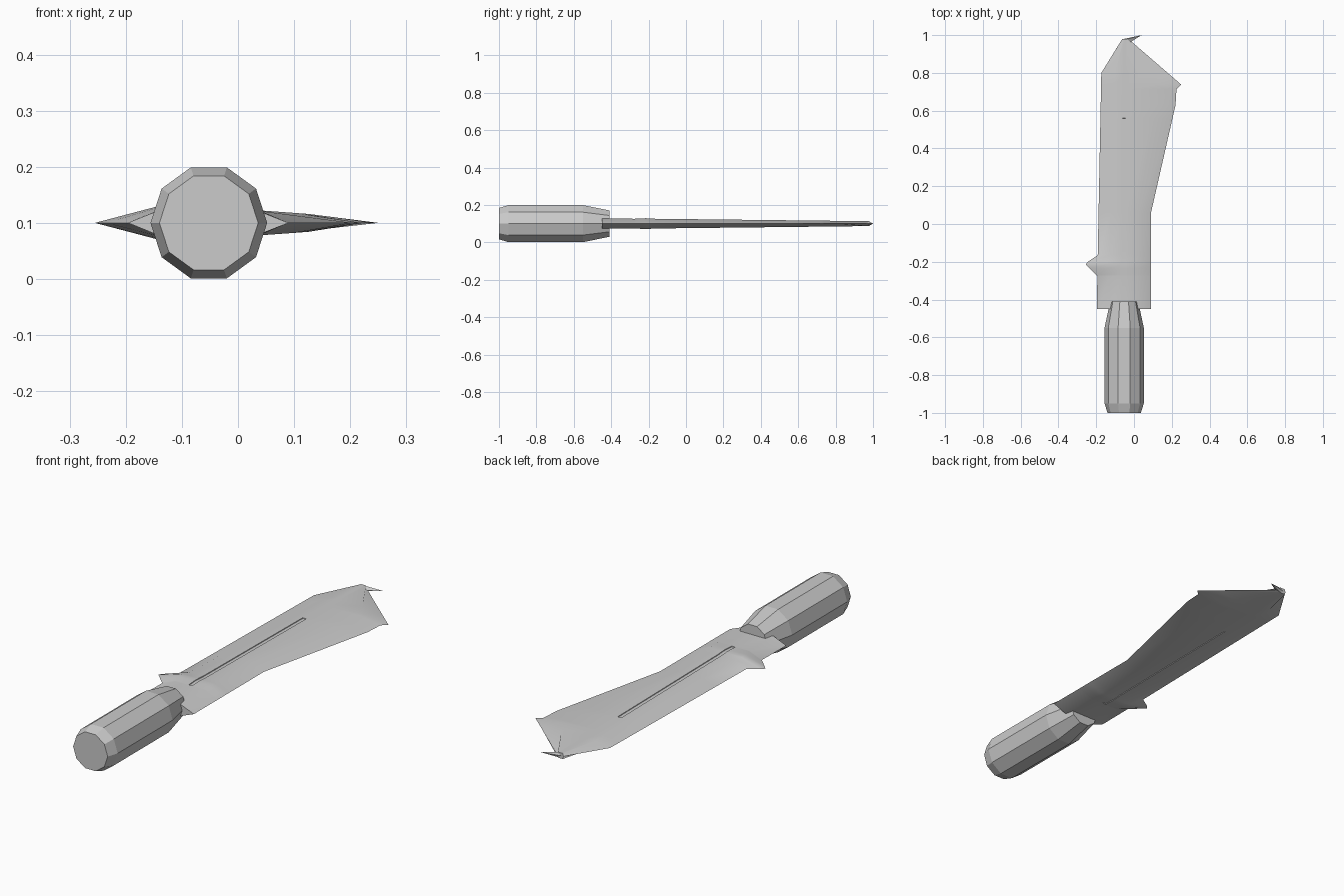
import bpy, bmesh
from math import cos, sin, pi

cube = bpy.data.objects.get("Cube")
if cube:
    bpy.data.objects.remove(cube, do_unlink=True)

GREY = (0.6, 0.6, 0.6, 1)
steel = bpy.data.materials.new("plain grey")
steel.use_nodes = True
steel.diffuse_color = GREY
steel.node_tree.nodes["Principled BSDF"].inputs["Base Color"].default_value = GREY

MID_Z = 0.1


def finish(bm, name, smooth):
    bmesh.ops.recalc_face_normals(bm, faces=bm.faces[:])
    mesh = bpy.data.meshes.new(name)
    bm.to_mesh(mesh)
    bm.free()
    mesh.materials.append(steel)
    obj = bpy.data.objects.new(name, mesh)
    bpy.context.collection.objects.link(obj)
    if smooth:
        bpy.ops.object.select_all(action='DESELECT')
        obj.select_set(True)
        bpy.context.view_layer.objects.active = obj
        bpy.ops.object.shade_smooth_by_angle(angle=pi / 6)
    return obj


def loft(bm, rings):
    """Skin closed rings of points and cap both ends."""
    rows = [[bm.verts.new(p) for p in ring] for ring in rings]
    n = len(rows[0])
    for a, b in zip(rows, rows[1:]):
        for i in range(n):
            j = (i + 1) % n
            bm.faces.new((a[i], a[j], b[j], b[i]))
    bm.faces.new(rows[0])
    bm.faces.new(rows[-1])


def along(profile, y):
    """Linear lookup in a list of (y, value) pairs."""
    for (y0, v0), (y1, v1) in zip(profile, profile[1:]):
        if y <= y1:
            return v0 + (v1 - v0) * (y - y0) / (y1 - y0)
    return profile[-1][1]


# Handle: ten-sided grip with a chamfered butt and a tapered neck
bm = bmesh.new()
grip = [(-1, 0.088), (-0.95, 0.104), (-0.55, 0.104), (-0.41, 0.074)]
loft(bm, [[(-0.052 + r * cos(i * pi / 5), y, MID_Z + r * sin(i * pi / 5))
           for i in range(10)] for y, r in grip])
finish(bm, "handle", False)

# Blade: outline edges, flat core borders and half thickness along the length
left_edge = [(-0.45, -0.196), (-0.275, -0.194), (-0.235, -0.235), (-0.215, -0.255),
             (-0.2, -0.245), (-0.165, -0.192), (0.8, -0.173), (0.98, -0.062)]
right_edge = [(-0.45, 0.09), (0.06, 0.09), (0.63, 0.22), (0.715, 0.225),
              (0.738, 0.25), (0.98, -0.03)]
left_core = [(-0.45, -0.13), (-0.275, -0.13), (-0.215, -0.145), (-0.165, -0.13),
             (0.8, -0.1), (0.98, -0.058)]
right_core = [(-0.45, 0.022), (0.06, 0.022), (0.715, 0.125), (0.98, -0.034)]
left_groove = [(-0.45, -0.062), (0.56, -0.062), (0.98, -0.052)]
right_groove = [(-0.45, -0.044), (0.56, -0.044), (0.98, -0.04)]
half = [(-0.45, 0.027), (-0.275, 0.026), (-0.215, 0.029), (-0.165, 0.026), (0.98, 0.013)]
GROOVE = (-0.27, 0.56)

top_lines = [left_core, left_groove, right_groove, right_core]
stations = sorted({y for p in [left_edge, right_edge] for y, _ in p} | set(GROOVE))
rings = []
for y in stations:
    t = along(half, y)
    upper = [(along(p, y), y, MID_Z + t) for p in top_lines]
    lower = [(x, y, MID_Z - t) for x, y, _ in reversed(upper)]
    rings.append([(along(left_edge, y), y, MID_Z)] + upper
                 + [(along(right_edge, y), y, MID_Z)] + lower)
bm = bmesh.new()
loft(bm, rings)
bmesh.ops.recalc_face_normals(bm, faces=bm.faces[:])

# Narrow groove sunk into both flat sides
for side in (1, -1):
    strip = []
    for f in bm.faces:
        c = f.calc_center_median()
        if (abs(c.x + 0.053) < 0.003 and GROOVE[0] < c.y < GROOVE[1]
                and f.normal.z * side > 0.9):
            strip.append(f)
    bmesh.ops.inset_region(bm, faces=strip, thickness=0.001, depth=-0.003)
finish(bm, "blade", True)

# Tip hook: thin barb pointing sideways from the end of the blade
bm = bmesh.new()
base = [bm.verts.new(p) for p in [(-0.062, 0.978, MID_Z), (-0.045, 0.975, MID_Z + 0.013),
                                  (-0.02, 0.962, MID_Z), (-0.045, 0.975, MID_Z - 0.013)]]
point = bm.verts.new((0.04, 1.0, MID_Z))
bm.faces.new(base)
for i in range(4):
    bm.faces.new((base[i], base[(i + 1) % 4], point))
finish(bm, "tip_hook", False)
